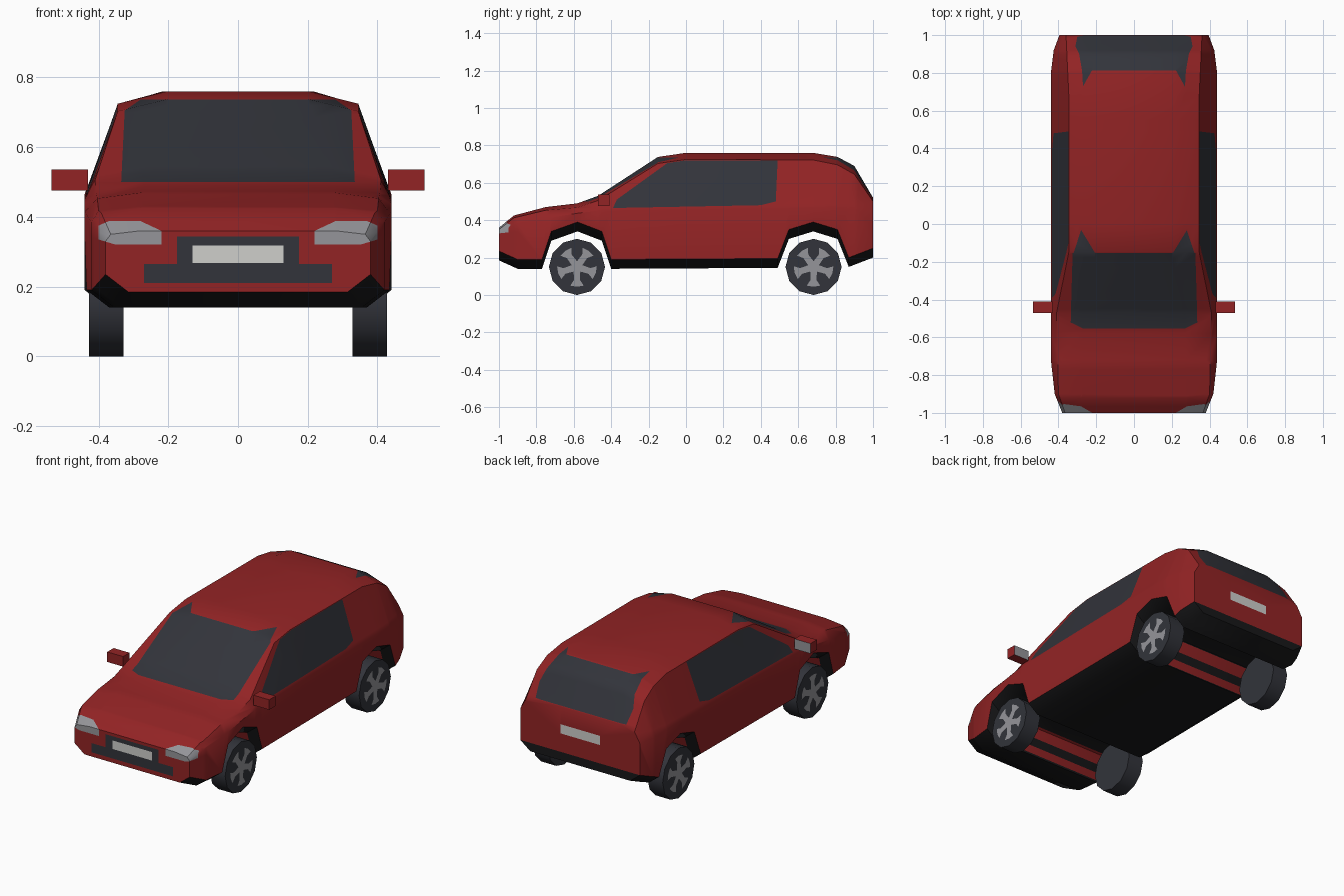
import bpy, bmesh, math
from mathutils import Vector, Matrix

default = bpy.data.objects.get("Cube")
if default:
    bpy.data.objects.remove(default, do_unlink=True)


def material(name, rgb):
    m = bpy.data.materials.new(name)
    m.use_nodes = True
    m.diffuse_color = (*rgb, 1)
    m.node_tree.nodes["Principled BSDF"].inputs["Base Color"].default_value = (*rgb, 1)
    return m


MATS = [material("red_paint", (.29, .017, .018)),
        material("black_trim", (.009, .009, .010)),
        material("dark_glass", (.032, .034, .043)),
        material("lamp_grey", (.30, .30, .32)),
        material("plate_white", (.62, .62, .60))]
RED, BLACK, GLASS, GREY, WHITE = range(5)


def finish(bm, name, angle=35):
    mesh = bpy.data.meshes.new(name)
    bmesh.ops.recalc_face_normals(bm, faces=bm.faces[:])
    bm.to_mesh(mesh)
    bm.free()
    for m in MATS:
        mesh.materials.append(m)
    ob = bpy.data.objects.new(name, mesh)
    bpy.context.collection.objects.link(ob)
    bpy.ops.object.select_all(action='DESELECT')
    ob.select_set(True)
    bpy.context.view_layer.objects.active = ob
    bpy.ops.object.shade_smooth_by_angle(angle=math.radians(angle))
    return ob


def curve(points, y):
    """Piecewise linear value of a profile at y."""
    for (a, va), (b, vb) in zip(points, points[1:]):
        if y <= b:
            return va + (vb - va) * (y - a) / (b - a)
    return points[-1][1]


def paint(bm, outline, facing, mat, keep=lambda c: True):
    """Cut a convex outline into the faces turned towards 'facing' and colour it."""
    facing = Vector(facing)
    side = abs(facing.x) > .5
    pts = [Vector((0, u, v)) if side else Vector((u, 0, v)) for u, v in outline]
    mid = sum(pts, Vector()) / len(pts)
    bm.normal_update()
    faces = [f for f in bm.faces
             if f.normal.dot(facing) > .08 and keep(f.calc_center_median())]
    for p, q in zip(pts, pts[1:] + pts[:1]):
        inward = (q - p).cross(facing).normalized()
        if inward.dot(mid - p) < 0:
            inward.negate()
        geom = set(faces)
        for f in faces:
            geom.update(f.edges)
            geom.update(f.verts)
        cut = bmesh.ops.bisect_plane(bm, geom=list(geom), dist=1e-5,
                                     plane_co=p, plane_no=inward)
        faces = [g for g in cut["geom"] if isinstance(g, bmesh.types.BMFace)
                 and (g.calc_center_median() - p).dot(inward) > 0]
    for f in faces:
        f.material_index = mat


def rect(w, low, high):
    return [(-w, low), (w, low), (w, high), (-w, high)]


# Body profiles along the length
bottom = [(-1, .185), (-.9, .14), (-.77, .14), (-.72, .29), (-.58, .34), (-.45, .29),
          (-.4, .14), (.49, .145), (.55, .3), (.68, .34), (.81, .3), (.87, .15), (1, .2)]
top = [(-1, .36), (-.92, .425), (-.75, .47), (-.58, .49), (-.47, .53), (-.15, .738),
       (0, .76), (.68, .76), (.81, .738), (.9, .69), (1, .52)]
width = [(-1, .38), (-.9, .42), (-.72, .44), (.8, .44), (.92, .425), (1, .395)]
belt = [(-1, .33), (-.9, .385), (-.5, .45), (.8, .465), (1, .44)]
edge = [(-1, .365), (-.9, .4), (-.47, .41), (-.15, .345), (.68, .345), (1, .36)]
drop = [(-1, .01), (-.47, .025), (-.15, .035), (.68, .038), (.9, .045), (1, .02)]
shoulder = [(-1, .28), (-.47, .27), (-.15, .2), (.9, .22), (1, .27)]

# Body shell: one ring per station, mirrored left to right
bm = bmesh.new()
stations = sorted({p[0] for c in (bottom, top, width) for p in c})
rings = []
for y in stations:
    low, high, w = curve(bottom, y), curve(top, y), curve(width, y)
    half = [(w - .065, low), (w, low + .05), (w, curve(belt, y)),
            (curve(edge, y), high - curve(drop, y)), (curve(shoulder, y), high)]
    full = half + [(-x, z) for x, z in reversed(half)]
    rings.append([bm.verts.new((x, y, z)) for x, z in full])
n = len(rings[0])
for a, b in zip(rings, rings[1:]):
    for i in range(n):
        j = (i + 1) % n
        f = bm.faces.new((a[i], a[j], b[j], b[i]))
        f.material_index = BLACK if i in (0, n - 2, n - 1) else RED
bm.faces.new(rings[0])
bm.faces.new(rings[-1])
bmesh.ops.recalc_face_normals(bm, faces=bm.faces[:])

FRONT, BACK = (0, -1, 0), (0, 1, 0)

# Windscreen and rear window
paint(bm, [(-.335, .5), (.335, .5), (.325, .705), (.28, .736), (-.28, .736), (-.325, .705)],
      FRONT, GLASS, lambda c: c.y > -.6)
paint(bm, [(-.3, .525), (.3, .525), (.31, .6), (.27, .736), (-.27, .736), (-.31, .6)],
      BACK, GLASS, lambda c: c.y > .6)

# Side windows and headlights
for s in (1, -1):
    paint(bm, [(-.39, .465), (.4, .48), (.48, .5), (.49, .72), (0, .72), (-.1, .705),
               (-.37, .51)], (s, 0, 0), GLASS)
    paint(bm, [(s * x, z) for x, z in ((.22, .32), (.35, .32), (.4, .335), (.4, .375),
                                       (.37, .388), (.28, .388), (.22, .36))],
          FRONT, GREY, lambda c: c.y < -.9)

# Grille, number plates and rear bumper
nose = lambda c: c.y < -.99
tail = lambda c: c.y > .99
paint(bm, rect(.27, .21, .265), FRONT, GLASS, nose)
paint(bm, rect(.175, .265, .343), FRONT, GLASS, nose)
paint(bm, rect(.13, .267, .318), FRONT, WHITE, nose)
paint(bm, rect(.41, .1, .25), BACK, BLACK, tail)
paint(bm, rect(.13, .36, .415), BACK, WHITE, tail)

# Red bands across the walls of the wheel tunnels
tunnel = lambda c: abs(c.y) < .86 and c.z < .32 and abs(c.x) < .1
for facing in (FRONT, BACK):
    for low, high in ((.15, .19), (.235, .295)):
        paint(bm, rect(.39, low, high), facing, RED, tunnel)
finish(bm, "body", 40)


# Wheels with five flared spokes
def wheel(name, s, y):
    bm = bmesh.new()
    bmesh.ops.create_cone(bm, cap_ends=True, segments=12, radius1=.15, radius2=.15, depth=.1)
    for f in bm.faces:
        f.material_index = GLASS
    z = .053
    hub = []
    for k in range(5):
        spin = Matrix.Rotation(k * math.tau / 5, 3, 'Z')
        spoke = [spin @ Vector(p) for p in ((.02, -.018, z), (.07, -.016, z), (.1, -.036, z),
                                            (.106, 0, z), (.1, .036, z), (.07, .016, z),
                                            (.02, .018, z))]
        verts = [bm.verts.new(p) for p in spoke]
        bm.faces.new(verts).material_index = GREY
        hub += [verts[0], verts[-1]]
    bm.faces.new(hub).material_index = GREY
    # Turn the outer face sideways and place the wheel
    bmesh.ops.rotate(bm, verts=bm.verts[:], matrix=Matrix.Rotation(s * math.pi / 2, 3, 'Y'))
    bmesh.ops.translate(bm, verts=bm.verts[:], vec=(s * .378, y, .15))
    finish(bm, name)


# Door mirrors with grey glass at the back
def mirror(name, s):
    bm = bmesh.new()
    bmesh.ops.create_cube(bm, size=1)
    bmesh.ops.scale(bm, verts=bm.verts[:], vec=(.105, .06, .06))
    bmesh.ops.translate(bm, verts=bm.verts[:], vec=(s * .483, -.44, .506))
    for f in bm.faces:
        f.material_index = GREY if f.calc_center_median().y > -.42 else RED
    finish(bm, name)


for side, s in (("left", 1), ("right", -1)):
    wheel("front_wheel_" + side, s, -.583)
    wheel("rear_wheel_" + side, s, .682)
    mirror("door_mirror_" + side, s)
